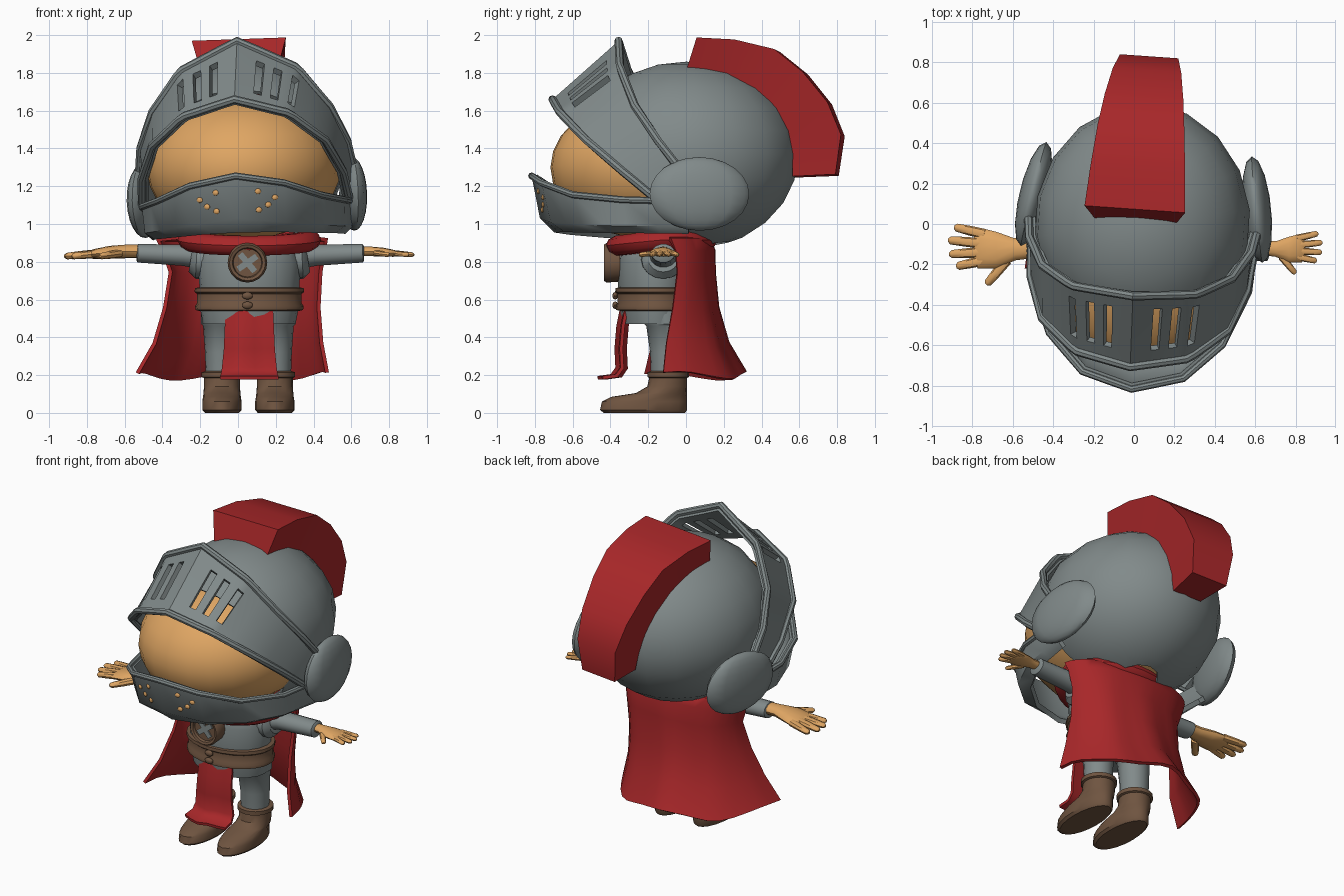
import bpy, bmesh, math
from mathutils import Vector, Matrix

if "Cube" in bpy.data.objects:
    bpy.data.objects.remove(bpy.data.objects["Cube"])

def material(name, rgb):
    m = bpy.data.materials.new(name)
    m.diffuse_color = (*rgb, 1)
    m.use_nodes = True
    m.node_tree.nodes["Principled BSDF"].inputs["Base Color"].default_value = m.diffuse_color
    return m

STEEL = material("steel grey", (0.22, 0.255, 0.255))
RED = material("cloth red", (0.39, 0.02, 0.022))
SKIN = material("skin", (0.74, 0.38, 0.125))
LEATHER = material("brown leather", (0.16, 0.09, 0.052))

# The head is turned and tilted a little on the body
HEAD = (Matrix.Translation((0.05, 0, 1.1)) @ Matrix.Rotation(math.radians(-4), 4, 'Z')
        @ Matrix.Rotation(math.radians(-2), 4, 'Y') @ Matrix.Translation((0, 0, -1.1)))
BODY = Matrix.Identity(4)

def finish(name, bm, mat, M=BODY, thick=0, angle=40):
    bmesh.ops.recalc_face_normals(bm, faces=bm.faces[:])
    if thick:
        bmesh.ops.solidify(bm, geom=bm.faces[:], thickness=thick)
        bmesh.ops.recalc_face_normals(bm, faces=bm.faces[:])
    bm.transform(M)
    me = bpy.data.meshes.new(name)
    bm.to_mesh(me)
    bm.free()
    me.materials.append(mat)
    ob = bpy.data.objects.new(name, me)
    bpy.context.collection.objects.link(ob)
    bpy.ops.object.select_all(action='DESELECT')
    ob.select_set(True)
    bpy.context.view_layer.objects.active = ob
    bpy.ops.object.shade_smooth_by_angle(angle=math.radians(angle))
    return ob

def grid(name, rows, mat, M=BODY, wrap=False, loop=False, caps=False, skip=(), thick=0, angle=40):
    """Quads between rows of points; wrap joins each row's ends, loop joins last row to first."""
    bm = bmesh.new()
    vs = [[bm.verts.new(p) for p in r] for r in rows]
    nr, nc = len(rows), len(rows[0])
    for i in range(nr if loop else nr - 1):
        for j in range(nc if wrap else nc - 1):
            if (i, j) not in skip:
                a, b = vs[i], vs[(i + 1) % nr]
                bm.faces.new((a[j], a[(j + 1) % nc], b[(j + 1) % nc], b[j]))
    if caps:
        bm.faces.new(vs[0])
        bm.faces.new(vs[-1])
    return finish(name, bm, mat, M, thick, angle)

def loft(name, rings, mat, n=20):
    """Stacked ellipses given as z, cx, cy, rx, ry."""
    rows = [[(cx + rx * math.cos(math.tau * k / n), cy + ry * math.sin(math.tau * k / n), z)
             for k in range(n)] for z, cx, cy, rx, ry in rings]
    return grid(name, rows, mat, wrap=True, caps=True)

def tube(name, path, radii, mat, M=BODY, n=10, loop=False):
    """Tube along a path; each radius is a (sideways, upright) pair."""
    pts = [Vector(p) for p in path]
    rows = []
    for i, p in enumerate(pts):
        a = pts[i - 1] if (i or loop) else p
        b = pts[(i + 1) % len(pts)] if (i < len(pts) - 1 or loop) else p
        t = (b - a).normalized()
        side = t.cross(Vector((0, 0, 1))).normalized()
        up = side.cross(t)
        rw, rh = radii[i] if len(radii) > 1 else radii[0]
        rows.append([p + side * rw * math.cos(math.tau * k / n) + up * rh * math.sin(math.tau * k / n)
                     for k in range(n)])
    return grid(name, rows, mat, M, wrap=True, loop=loop, caps=not loop)

def ball(name, c, r, mat, M=BODY, seg=24, rings=14, turn=0):
    bm = bmesh.new()
    bmesh.ops.create_uvsphere(bm, u_segments=seg, v_segments=rings, radius=1)
    T = Matrix.Translation(c) @ Matrix.Rotation(turn, 4, 'Z') @ Matrix.Diagonal((*r, 1))
    return finish(name, bm, mat, M @ T)

def along(poly, s):
    i = min(int(s), len(poly) - 2)
    return Vector(poly[i]).lerp(Vector(poly[i + 1]), s - i)

def mirrored(half):
    return [Vector((-p[0], p[1], p[2])) for p in half[:0:-1]] + [Vector(p) for p in half]

# Face
ball("face", (0, -0.16, 1.30), (0.515, 0.56, 0.385), SKIN, HEAD)

# Helmet dome, open at the face and neck
bm = bmesh.new()
bmesh.ops.create_uvsphere(bm, u_segments=18, v_segments=12, radius=1)
bm.transform(Matrix.Translation((0, 0, 1.36)) @ Matrix.Diagonal((0.535, 0.595, 0.50, 1)))
for co, no in (((0, -0.1, 1.0), (0, 1, 0.45)), ((0, 0.13, 0.89), (0, -0.15, 1))):
    bmesh.ops.bisect_plane(bm, geom=bm.verts[:] + bm.edges[:] + bm.faces[:],
                           plane_co=co, plane_no=no, clear_inner=True)
finish("helmet_dome", bm, STEEL, HEAD, thick=0.02)

# Raised visor with three slots on each side
top = [(0, -0.36, 1.97), (0.31, -0.33, 1.82), (0.47, -0.24, 1.61), (0.55, -0.11, 1.42), (0.575, 0.03, 1.24)]
low = [(0, -0.71, 1.66), (0.28, -0.65, 1.58), (0.46, -0.50, 1.43), (0.535, -0.30, 1.26), (0.55, -0.13, 1.12)]
stops = [0, 0.34, 0.48, 0.64, 0.78, 0.96, 1.12, 1.5, 2, 2.5, 3, 3.5, 4]
rows = [mirrored([along(low, s).lerp(along(top, s), v) for s in stops]) for v in (0, 0.2, 0.8, 1)]
mid = len(stops) - 1
slots = [(1, c) for k in (1, 3, 5) for c in (mid + k, mid - k - 1)]
grid("visor", rows, STEEL, HEAD, skip=slots, thick=0.035, angle=30)
for label, r in (("lower", rows[0]), ("upper", rows[-1])):
    tube("visor_" + label + "_rim", r, [(0.022, 0.022)], STEEL, HEAD, n=8)

# Jaw guard
jaw = [[(0, -0.82, 1.255), (0.25, -0.75, 1.21), (0.43, -0.57, 1.14), (0.54, -0.30, 1.11), (0.56, 0.05, 1.10)],
       [(0, -0.775, 1.03), (0.25, -0.70, 1.0), (0.43, -0.52, 0.98), (0.53, -0.28, 0.97), (0.555, 0.05, 0.97)],
       [(0, -0.70, 0.955), (0.21, -0.63, 0.95), (0.38, -0.46, 0.94), (0.48, -0.25, 0.935), (0.51, 0.05, 0.93)]]
fine = [k / 2 for k in range(9)]
rows = [mirrored([along(r, s) for s in fine]) for r in jaw]
grid("jaw_guard", rows, STEEL, HEAD, thick=0.03, angle=50)
tube("jaw_rim", rows[0], [(0.018, 0.018)], STEEL, HEAD, n=8)
for sx in (-1, 1):
    for s, v in ((0.45, 0.3), (0.45, 0.75), (0.8, 0.4), (0.65, 0.6)):
        p = along(jaw[0], s).lerp(along(jaw[1], s), v)
        ball("breath_hole", (sx * p.x, p.y - 0.002, p.z), (0.017, 0.008, 0.015), SKIN, HEAD, 10, 6, sx * 0.28)
    # Ear discs
    ball("ear_disc", (sx * 0.555, 0.11, 1.14), (0.07, 0.265, 0.195), STEEL, HEAD, 14, 12, sx * 0.17)

# Plume: outer and inner profile as (y, z, half width)
outer = [(0.07, 1.98, 0.25), (0.27, 1.97, 0.235), (0.48, 1.92, 0.215), (0.63, 1.80, 0.195),
         (0.76, 1.64, 0.17), (0.83, 1.47, 0.145), (0.80, 1.26, 0.125)]
inner = [(0.01, 1.80, 0.20), (0.20, 1.78, 0.19), (0.36, 1.70, 0.175), (0.47, 1.60, 0.16),
         (0.55, 1.47, 0.14), (0.57, 1.36, 0.12), (0.57, 1.25, 0.10)]
rows = [[(-a[2], a[0], a[1]), (a[2], a[0], a[1]), (b[2], b[0], b[1]), (-b[2], b[0], b[1])]
        for a, b in zip(outer, inner)]
grid("plume", rows, RED, HEAD @ Matrix.Translation((-0.02, 0, 0)), wrap=True, caps=True)

# Torso, neck and belt
CX, CY = 0.06, -0.16
loft("torso", [(z, CX, CY, rx, ry) for z, rx, ry in
               ((0.47, 0.245, 0.175), (0.55, 0.26, 0.19), (0.68, 0.265, 0.20), (0.80, 0.275, 0.20),
                (0.88, 0.25, 0.18), (0.93, 0.16, 0.13))], STEEL)
loft("neck", [(0.90, CX, -0.1, 0.13, 0.12), (1.02, CX, -0.1, 0.13, 0.12)], SKIN)
loft("belt", [(z, CX, CY, 0.265 + d, 0.19 + d) for z, d in
              ((0.54, 0), (0.545, 0.02), (0.565, 0.022), (0.58, 0.012), (0.63, 0.012),
               (0.64, 0.025), (0.66, 0.023), (0.665, 0))], LEATHER, 24)
for z in (0.57, 0.62):
    ball("belt_buckle", (CX - 0.01, -0.375, z), (0.03, 0.015, 0.02), LEATHER, BODY, 10, 6)

# Legs and boots
for side, x in (("right", -0.085), ("left", 0.195)):
    loft(side + "_leg", [(0.18, x, -0.10, 0.085, 0.085), (0.32, x, -0.10, 0.09, 0.09),
                         (0.46, x, -0.11, 0.10, 0.10), (0.47, x, -0.11, 0.11, 0.11),
                         (0.56, x, -0.12, 0.11, 0.12)], STEEL, 16)
    loft(side + "_boot", [(0, x, -0.22, 0.09, 0.215), (0.015, x, -0.225, 0.104, 0.23),
                          (0.06, x, -0.22, 0.104, 0.225), (0.085, x, -0.195, 0.10, 0.20),
                          (0.105, x, -0.13, 0.098, 0.135), (0.14, x, -0.10, 0.095, 0.105),
                          (0.185, x, -0.095, 0.095, 0.10), (0.19, x, -0.095, 0.108, 0.11),
                          (0.215, x, -0.095, 0.108, 0.11), (0.222, x, -0.095, 0.085, 0.09)], LEATHER)

# Arms and hands
for side, sx, wrist, s in (("right", -1, -0.53, 1.0), ("left", 1, 0.66, 0.70)):
    y, z = -0.12, 0.845
    tube(side + "_sleeve", [(CX + sx * 0.2, y, 0.82), (CX + sx * 0.35, y, 0.835), (wrist, y, z),
                            (wrist + sx * 0.008, y, z)],
         [(0.09, 0.07), (0.065, 0.058), (0.062, 0.05), (0.045, 0.038)], STEEL, n=14)
    tube(side + "_shoulder_guard", [(CX + sx * 0.22, y, 0.81), (CX + sx * 0.28, y, 0.81), (CX + sx * 0.31, y, 0.815)],
         [(0.12, 0.10), (0.115, 0.10), (0.08, 0.07)], STEEL, n=16)
    def at(d, off, dz):
        return (wrist + sx * d * s, y + off * s, z + 0.01 + dz * s)
    tube(side + "_palm", [at(-0.02, 0, 0), at(0.06, -0.005, 0), at(0.15, -0.01, -0.005), at(0.235, 0, -0.015), at(0.26, 0, -0.02)],
         [(0.05 * s, 0.036 * s), (0.055 * s, 0.036 * s), (0.09 * s, 0.034 * s), (0.10 * s, 0.026 * s), (0.07 * s, 0.015 * s)], SKIN, n=12)
    fingers = [((0.21, 0.07), (0.36, 0.105)), ((0.23, 0.025), (0.39, 0.04)), ((0.23, -0.02), (0.385, -0.03)),
               ((0.21, -0.06), (0.35, -0.09)), ((0.10, -0.06), (0.20, -0.18))]
    for (d0, o0), (d1, o1) in fingers:
        pts = [at(d0 + (d1 - d0) * f, o0 + (o1 - o0) * f, -0.012 - 0.014 * f) for f in (0, 0.5, 0.92, 1)]
        tube(side + "_finger", pts, [(r * s, r * s * 0.85) for r in (0.026, 0.024, 0.020, 0.009)], SKIN, n=8)

# Cape, drawn in over the shoulders and flared at the hem: z, centre x, half width, back y, edge y
profile = [(0.955, 0.04, 0.20, 0.06, -0.12), (0.925, 0.02, 0.46, 0.13, -0.08), (0.86, 0.03, 0.44, 0.155, -0.06),
           (0.74, 0.04, 0.41, 0.155, -0.06), (0.55, 0.02, 0.42, 0.17, -0.10), (0.36, 0.0, 0.455, 0.22, -0.15),
           (0.20, -0.03, 0.515, 0.31, -0.18)]
rows = []
for z, cx, w, back, edge in profile:
    f = (0.93 - z) / 0.73
    rows.append([(cx + w * math.sin(a * 1.45), back - (back - edge) * a * a + 0.05 * a * max(f, 0)
                  + 0.012 * f * math.cos(a * 13), z + 0.02 * max(f, 0) * math.cos(a * 7))
                 for a in (k / 10 for k in range(-10, 11))])
grid("cape", rows, RED, thick=0.02, angle=60)

# Scarf, dipping at the front
ring = [math.tau * k / 28 for k in range(28)]
tube("scarf", [(CX + 0.31 * math.cos(a), -0.13 + 0.225 * math.sin(a),
                0.915 - 0.03 * max(0, -math.sin(a))) for a in ring], [(0.07, 0.055)], RED, loop=True)

# Tabard hanging from the belt
rows = [[(0.06 + w * u, y - 0.03 * (1 - u * u) + 0.012 * math.sin(5 * u), z) for u in (-1, -0.6, -0.2, 0.2, 0.6, 1)]
        for z, w, y in ((0.56, 0.125, -0.31), (0.46, 0.13, -0.33), (0.34, 0.135, -0.34),
                        (0.24, 0.145, -0.335), (0.205, 0.15, -0.36), (0.195, 0.155, -0.43))]
grid("tabard", rows, RED, thick=0.018, angle=60)

# Round clasp with a crossed inlay
C = Matrix.Translation((0.05, -0.40, 0.795)) @ Matrix.Rotation(math.radians(90), 4, 'X')
def disc(r, z):
    return [(r * math.cos(math.tau * k / 20), r * math.sin(math.tau * k / 20), z) for k in range(20)]
grid("clasp", [disc(0.10, -0.05), disc(0.105, 0.02), disc(0.095, 0.035), disc(0.08, 0.03), disc(0.075, 0.015)],
     LEATHER, C, wrap=True, caps=True)
for turn in (35, -50):
    bm = bmesh.new()
    bmesh.ops.create_cube(bm, size=1)
    bm.transform(Matrix.Rotation(math.radians(turn), 4, 'Z') @ Matrix.Diagonal((0.12, 0.032, 0.009, 1)))
    finish("clasp_inlay", bm, STEEL, C @ Matrix.Translation((0, 0, 0.018)))
